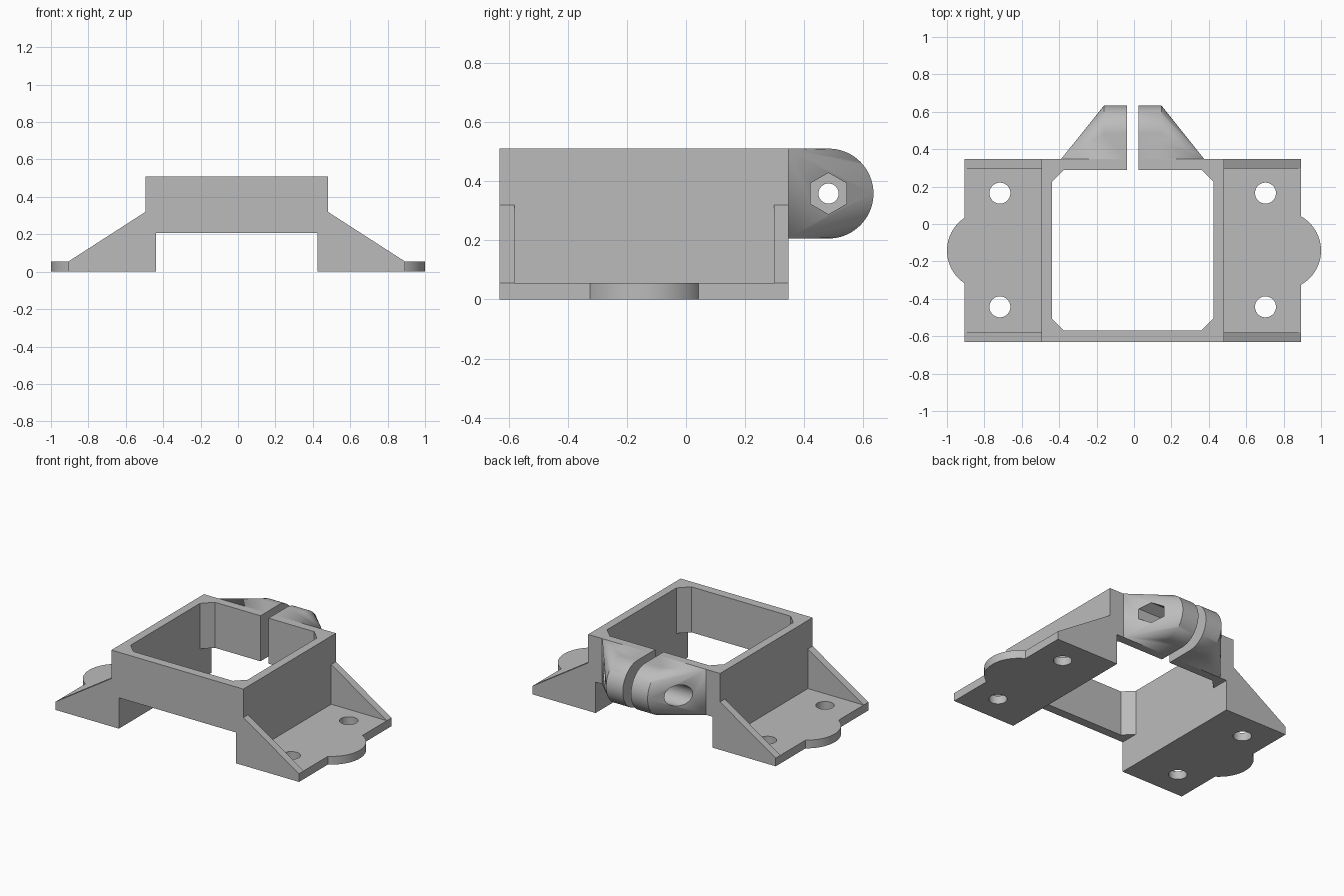
import bpy, bmesh
from math import pi, sin, cos
from mathutils import Matrix

cube = bpy.data.objects.get("Cube")
if cube:
    bpy.data.objects.remove(cube, do_unlink=True)

CX = -0.007                 # middle of the frame
FRONT, BACK = -0.63, 0.347  # y limits of the frame
LOW, TOP = 0.206, 0.51      # z limits of the frame
PLATE = 0.055               # base plate thickness
OUT, INN, GAP = 0.4875, 0.432, 0.03
BOLT_Y, BOLT_Z = 0.482, (LOW + TOP) / 2

grey = bpy.data.materials.new("plain grey")
grey.use_nodes = True
grey.diffuse_color = (0.5, 0.5, 0.5, 1)
grey.node_tree.nodes["Principled BSDF"].inputs["Base Color"].default_value = (0.5, 0.5, 0.5, 1)


def finish(name, bm):
    bmesh.ops.recalc_face_normals(bm, faces=bm.faces)
    mesh = bpy.data.meshes.new(name)
    bm.to_mesh(mesh)
    bm.free()
    mesh.materials.append(grey)
    obj = bpy.data.objects.new(name, mesh)
    obj.location.x = CX
    bpy.context.collection.objects.link(obj)
    return obj


def prism(name, points, offset):
    bm = bmesh.new()
    face = bm.faces.new([bm.verts.new(p) for p in points])
    new = bmesh.ops.extrude_face_region(bm, geom=[face])["geom"]
    bmesh.ops.translate(bm, vec=offset, verts=[v for v in new if isinstance(v, bmesh.types.BMVert)])
    return finish(name, bm)


def box(name, x0, x1, y0, y1, z0, z1):
    pts = [(x0, y0, z0), (x1, y0, z0), (x1, y1, z0), (x0, y1, z0)]
    return prism(name, pts, (0, 0, z1 - z0))


def cylinder(name, radius, depth, centre, sides=64, along_x=False):
    bm = bmesh.new()
    turn = Matrix.Rotation(pi / 2, 4, "Y") @ Matrix.Rotation(pi / 2, 4, "Z") if along_x else Matrix()
    bmesh.ops.create_cone(bm, cap_ends=True, segments=sides, radius1=radius, radius2=radius,
                          depth=depth, matrix=Matrix.Translation(centre) @ turn)
    return finish(name, bm)


def activate(obj):
    bpy.ops.object.select_all(action="DESELECT")
    obj.select_set(True)
    bpy.context.view_layer.objects.active = obj


def combine(obj, tool, operation="DIFFERENCE"):
    activate(obj)
    mod = obj.modifiers.new("cut", "BOOLEAN")
    mod.solver = "EXACT"
    mod.operation = operation
    mod.object = tool
    bpy.ops.object.modifier_apply(modifier=mod.name)
    bpy.data.objects.remove(tool, do_unlink=True)


def smooth(obj):
    activate(obj)
    bpy.ops.object.shade_smooth_by_angle(angle=pi / 6)


# Square frame with chamfered opening, split at the back
y0, y1, c = FRONT + 0.06, BACK - 0.057, 0.065
half = [(GAP, BACK), (OUT, BACK), (OUT, FRONT)]
inner = [(INN - c, y0), (INN, y0 + c), (INN, y1 - c), (INN - c, y1), (GAP, y1)]
loop = half + [(-x, y) for x, y in reversed(half)]
loop += [(-x, y) for x, y in reversed(inner)] + inner
prism("frame", [(x, y, LOW) for x, y in loop], (0, 0, TOP - LOW))

for side, label in ((1, "left"), (-1, "right")):
    # Mount: leg, base plate and two sloping gussets
    profile = [(INN, 0), (0.899, 0), (0.899, PLATE), (OUT, 0.32), (OUT, LOW), (INN, LOW)]
    mount = prism(label + "_mount", [(side * x, FRONT, z) for x, z in profile], (0, BACK - FRONT, 0))
    combine(mount, box("pocket", side * OUT, side * 1.2, FRONT + 0.05, BACK - 0.05, PLATE, 0.6))
    lobe = cylinder("lobe", 0.21, PLATE, (side * 0.79 - CX, -0.142, PLATE / 2), 96)
    combine(mount, lobe, "UNION")
    for y in (0.165, -0.443):
        combine(mount, cylinder("screw_hole", 0.056, 0.3, (side * 0.71, y, 0.05), 48))
    smooth(mount)

    # Clamp ear: rounded nose blended back to a wide base
    bm = bmesh.new()
    for x in (GAP, 0.383):
        for z in (LOW, TOP):
            bm.verts.new((side * x, BACK, z))
    radius = (TOP - LOW) / 2
    for x in (GAP, 0.153):
        for i in range(33):
            a = pi * (i / 32 - 0.5)
            bm.verts.new((side * x, BOLT_Y + radius * cos(a), BOLT_Z + radius * sin(a)))
    bmesh.ops.convex_hull(bm, input=bm.verts)
    bmesh.ops.dissolve_limit(bm, angle_limit=0.005, verts=bm.verts, edges=bm.edges)
    ear = finish(label + "_clamp_ear", bm)

    # Bolt bore, with a hexagonal nut pocket on one side and a round one on the other
    combine(ear, cylinder("bore", 0.034, 1, (side * 0.2, BOLT_Y, BOLT_Z), 32, True))
    sides = 6 if side > 0 else 48
    combine(ear, cylinder("head_pocket", 0.07, 0.4, (side * 0.335, BOLT_Y, BOLT_Z), sides, True))
    smooth(ear)
